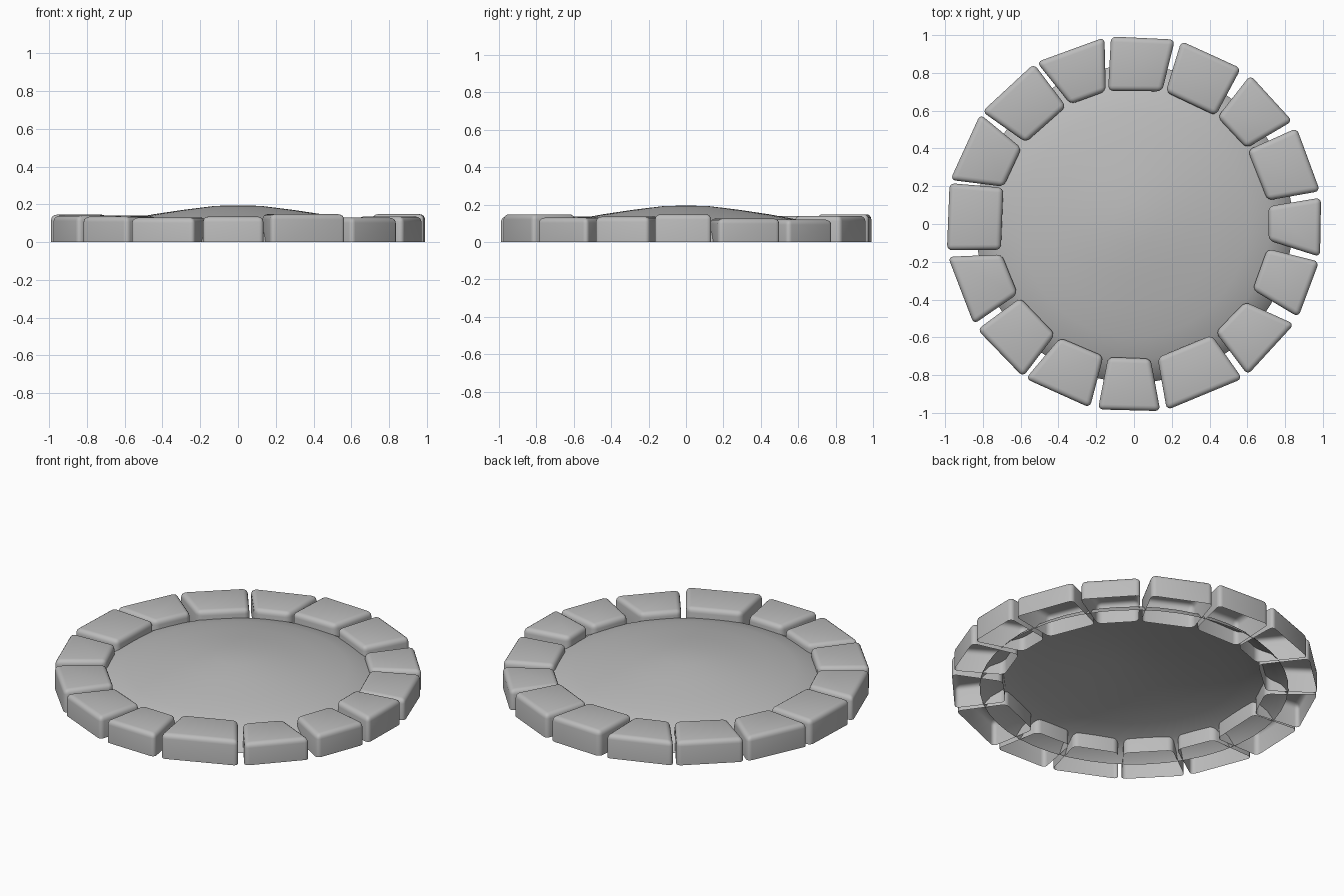
import bpy
import bmesh
from math import cos, sin, radians, pi

if "Cube" in bpy.data.objects:
    bpy.data.objects.remove(bpy.data.objects["Cube"], do_unlink=True)

# One plain stone colour
stone_grey = bpy.data.materials.new("stone grey")
stone_grey.use_nodes = True
colour = (0.5, 0.5, 0.5, 1)
stone_grey.diffuse_color = colour
stone_grey.node_tree.nodes["Principled BSDF"].inputs["Base Color"].default_value = colour


def add_object(name, bm):
    """Turn a bmesh into a linked object with the stone colour."""
    mesh = bpy.data.meshes.new(name)
    bm.to_mesh(mesh)
    bm.free()
    mesh.materials.append(stone_grey)
    obj = bpy.data.objects.new(name, mesh)
    bpy.context.collection.objects.link(obj)
    return obj


def smooth(obj, angle):
    bpy.ops.object.select_all(action="DESELECT")
    obj.select_set(True)
    bpy.context.view_layer.objects.active = obj
    bpy.ops.object.shade_smooth_by_angle(angle=radians(angle))


def polar(radius, degrees, z):
    a = radians(degrees)
    return (radius * cos(a), radius * sin(a), z)


def rim_stone(name, outer, inner, height):
    """Hollow wedge with an open underside and rounded edges."""
    corners = [(OUTER, outer[0]), (OUTER, outer[1]),
               (INNER, inner[1]), (INNER, inner[0])]
    bm = bmesh.new()
    low = [bm.verts.new(polar(r, a, 0)) for r, a in corners]
    high = [bm.verts.new(polar(r, a, height)) for r, a in corners]
    bm.faces.new(high)
    for i in range(4):
        j = (i + 1) % 4
        bm.faces.new((low[i], low[j], high[j], high[i]))
    solid_edges = [e for e in bm.edges if not e.is_boundary]
    bmesh.ops.bevel(bm, geom=solid_edges, offset=0.028, segments=4,
                    profile=0.5, affect="EDGES")
    bmesh.ops.recalc_face_normals(bm, faces=bm.faces)
    # Keep the shell facing outwards
    top = max(bm.faces, key=lambda f: f.calc_center_median().z)
    if top.normal.z < 0:
        bmesh.ops.reverse_faces(bm, faces=bm.faces)
    smooth(add_object(name, bm), 40)


# Rim stones: outer edge angles, inner edge angles, height
OUTER, INNER = 1.0, 0.718
stones = [
    ((-10, 8), (-7, 7.5), .148), ((10, 30.5), (10, 33), .125),
    ((33, 52), (34, 52), .12), ((55.5, 75.5), (53, 76.5), .14),
    ((77.5, 97), (78, 101), .148), ((99, 121), (102, 118), .14),
    ((122, 143.5), (120, 143), .14), ((144.5, 166.5), (146, 164), .14),
    ((167.5, 188), (164.5, 191), .145), ((190, 212), (193, 211), .14),
    ((214, 234), (213, 234.5), .135), ((235, 256.5), (237, 257), .13),
    ((259, 278), (259, 277), .135), ((280, 305), (280, 305), .148),
    ((307, 328), (307, 325), .13), ((330.5, 348.5), (331, 349.5), .135),
]
for number, (outer, inner, height) in enumerate(stones, 1):
    rim_stone(f"rim_stone_{number}", outer, inner, height)

# Shallow dome in the middle, spun from its profile and open below
profile = [(0, .195), (.12, .192), (.29, .171), (.45, .147), (.6, .119),
           (.72, .086), (.8, .045), (.84, 0)]
bm = bmesh.new()
points = [bm.verts.new((r, 0, z)) for r, z in profile]
lines = [bm.edges.new(pair) for pair in zip(points, points[1:])]
bmesh.ops.spin(bm, geom=points + lines, cent=(0, 0, 0), axis=(0, 0, 1),
               angle=2 * pi, steps=48, use_merge=True)
bmesh.ops.remove_doubles(bm, verts=bm.verts, dist=0.0005)
bmesh.ops.recalc_face_normals(bm, faces=bm.faces)
if sum(f.normal.z for f in bm.faces) < 0:
    bmesh.ops.reverse_faces(bm, faces=bm.faces)
smooth(add_object("centre_dome", bm), 60)
